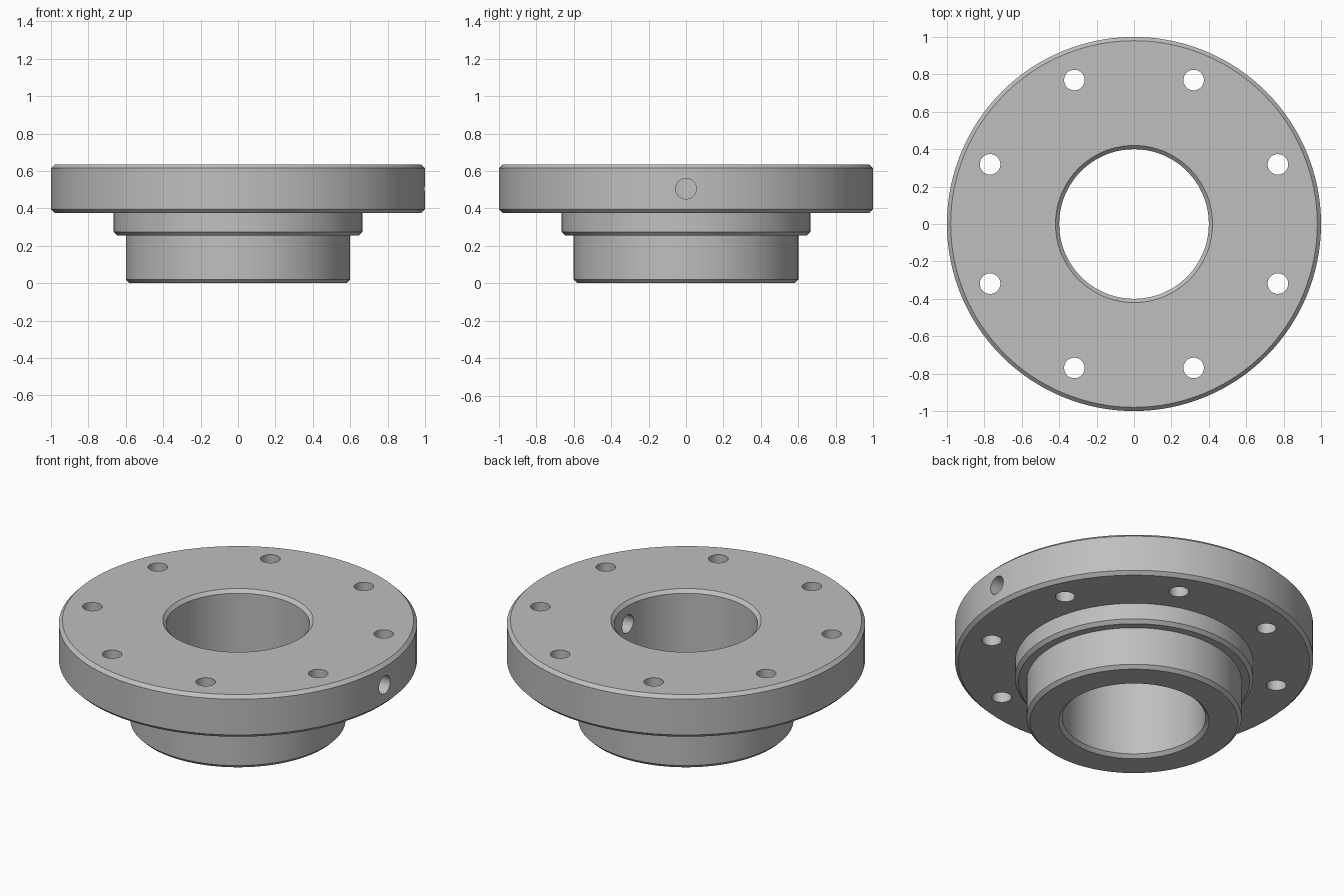
import bpy
import bmesh
from math import radians, tau
from mathutils import Matrix, Vector

cube = bpy.data.objects.get("Cube")
if cube:
    bpy.data.objects.remove(cube, do_unlink=True)

# Single machined-metal colour
metal = bpy.data.materials.new("machined_grey")
metal.use_nodes = True
metal.diffuse_color = (0.52, 0.52, 0.52, 1)
metal.node_tree.nodes["Principled BSDF"].inputs["Base Color"].default_value = metal.diffuse_color

HEIGHT = 0.635
FLANGE_Z = 0.375
STEP_Z = 0.255
BORE = 0.40
C = 0.02  # chamfer


def finish(name, bm):
    bmesh.ops.recalc_face_normals(bm, faces=bm.faces)
    mesh = bpy.data.meshes.new(name)
    bm.to_mesh(mesh)
    bm.free()
    mesh.materials.append(metal)
    obj = bpy.data.objects.new(name, mesh)
    bpy.context.collection.objects.link(obj)
    return obj


def lathe(name, profile, segments=128):
    """Turn a closed (radius, height) profile around z."""
    bm = bmesh.new()
    verts = [bm.verts.new((r, 0, z)) for r, z in profile]
    edges = [bm.edges.new((v, verts[i - 1])) for i, v in enumerate(verts)]
    bmesh.ops.spin(bm, geom=verts + edges, cent=(0, 0, 0), axis=(0, 0, 1),
                   angle=tau, steps=segments, use_merge=True)
    bmesh.ops.remove_doubles(bm, verts=bm.verts, dist=1e-4)
    return finish(name, bm)


# Flange, shoulder and hub as one turned body with a chamfered bore
flange = lathe("flanged_hub", [
    (BORE + C, 0), (0.60 - C, 0), (0.60, C),
    (0.60, STEP_Z), (0.665 - C, STEP_Z), (0.665, STEP_Z + C),
    (0.665, FLANGE_Z), (1 - C, FLANGE_Z), (1, FLANGE_Z + C),
    (1, HEIGHT - C), (1 - C, HEIGHT), (BORE + C, HEIGHT),
    (BORE, HEIGHT - C), (BORE, C),
])

# Drill cutters: eight bolt holes and one radial set-screw hole on the left
bm = bmesh.new()


def drill(matrix, depth):
    bmesh.ops.create_cone(bm, cap_ends=True, segments=40, radius1=0.055,
                          radius2=0.055, depth=depth, matrix=matrix)


for i in range(8):
    spot = Matrix.Rotation(radians(22.5 + 45 * i), 4, "Z") @ Vector((0.833, 0, 0.5))
    drill(Matrix.Translation(spot), 0.6)
drill(Matrix.Translation((0.7, 0, 0.505)) @ Matrix.Rotation(radians(90), 4, "Y"), 0.8)
cutter = finish("drill_cutter", bm)
cutter.hide_render = True

# Cut the holes, then drop the helper
cut = flange.modifiers.new("holes", "BOOLEAN")
cut.operation = "DIFFERENCE"
cut.solver = "EXACT"
cut.object = cutter
bpy.ops.object.select_all(action="DESELECT")
bpy.context.view_layer.objects.active = flange
flange.select_set(True)
bpy.ops.object.modifier_apply(modifier=cut.name)
bpy.data.objects.remove(cutter, do_unlink=True)

# Smooth walls, crisp chamfers
bpy.ops.object.shade_smooth_by_angle(angle=radians(30))
